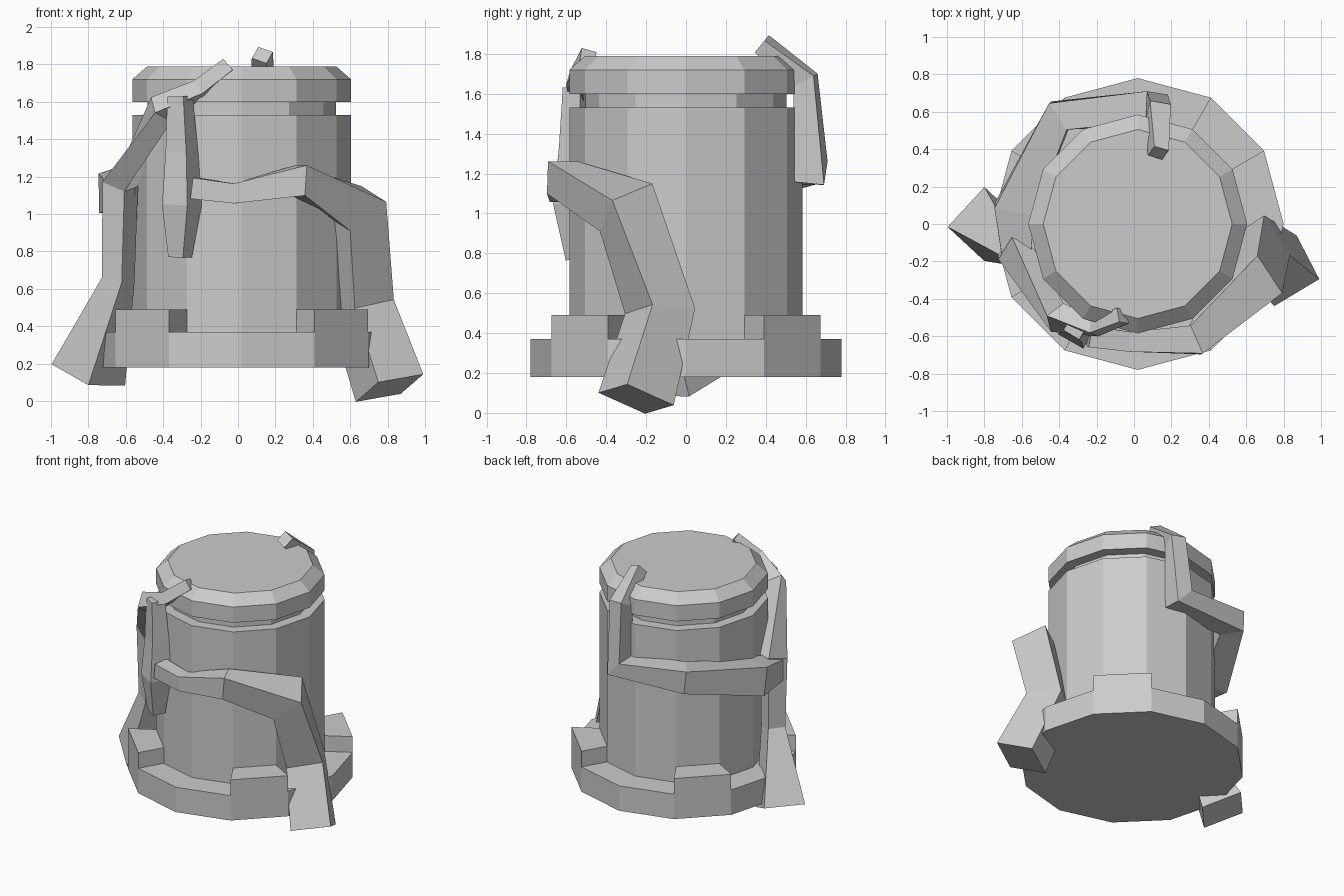
import bpy, bmesh
from math import cos, sin, radians
from mathutils import Vector

if "Cube" in bpy.data.objects:
    bpy.data.objects.remove(bpy.data.objects["Cube"])

CX = 0.02  # column axis


def make_object(name, bm):
    bmesh.ops.recalc_face_normals(bm, faces=bm.faces)
    mesh = bpy.data.meshes.new(name)
    bm.to_mesh(mesh)
    bm.free()
    ob = bpy.data.objects.new(name, mesh)
    bpy.context.collection.objects.link(ob)
    return ob


def loft(bm, rings):
    """Skin a list of closed rings and cap both ends."""
    rings = [[bm.verts.new(p) for p in ring] for ring in rings]
    n = len(rings[0])
    for a, b in zip(rings, rings[1:]):
        for i in range(n):
            j = (i + 1) % n
            bm.faces.new((a[i], a[j], b[j], b[i]))
    bm.faces.new(rings[0][::-1])
    bm.faces.new(rings[-1])


def polar(r, deg, z):
    return Vector((CX + r * cos(radians(deg)), r * sin(radians(deg)), z))


def vine(name, points):
    """Four-sided stem; each point is x, y, z, half-diagonal, roll."""
    centres = [Vector(p[:3]) for p in points]
    rings = []
    for i, (x, y, z, size, roll) in enumerate(points):
        c = centres[i]
        before = (c - centres[i - 1]).normalized() if i else Vector()
        after = (centres[i + 1] - c).normalized() if i + 1 < len(points) else Vector()
        t = (before + after).normalized()
        out = Vector((x - CX, y, 0)).normalized()
        out = (out - t * out.dot(t)).normalized()
        side = t.cross(out)
        angles = [radians(roll + 90 * k) for k in range(4)]
        rings.append([c + size * (cos(a) * out + sin(a) * side) for a in angles])
    bm = bmesh.new()
    loft(bm, rings)
    return make_object(name, bm)


# Twelve-sided column: base ring, shaft, neck groove and bevelled cap
profile = [(0.78, 0.18), (0.78, 0.37), (0.585, 0.37), (0.585, 1.53),
           (0.505, 1.53), (0.505, 1.60), (0.585, 1.60), (0.585, 1.72), (0.505, 1.79)]
bm = bmesh.new()
loft(bm, [[polar(r, 30 * k, z) for k in range(12)] for r, z in profile])
make_object("column", bm)

# Raised blocks on the four diagonals of the base
for k in range(4):
    a, b = 30 + 90 * k, 60 + 90 * k
    bm = bmesh.new()
    loft(bm, [[polar(0.58, a, z), polar(0.78, a, z), polar(0.78, b, z), polar(0.58, b, z)]
              for z in (0.37, 0.49)])
    make_object(f"base_block_{k + 1}", bm)

# Vine from the ground on the right, across the front
vine("right_vine", [
    (0.81, -0.25, 0.07, 0.20, 0), (0.66, -0.13, 0.51, 0.18, 0),
    (0.63, -0.30, 1.03, 0.18, 10), (0.33, -0.62, 1.18, 0.115, 45),
    (-0.02, -0.63, 1.11, 0.075, 45), (-0.24, -0.60, 1.14, 0.08, 45)])

# Vine from the ground on the left, up over the front of the cap
vine("left_vine", [
    (-0.80, 0.0, 0.14, 0.205, 0), (-0.64, -0.14, 0.65, 0.09, 0),
    (-0.63, -0.16, 1.16, 0.10, 0), (-0.41, -0.50, 1.56, 0.085, 20),
    (-0.21, -0.55, 1.67, 0.06, 45), (-0.06, -0.49, 1.79, 0.055, 45)])

# Strand hanging at the front left
vine("hanging_strand", [
    (-0.31, -0.55, 1.63, 0.07, 45), (-0.30, -0.55, 1.33, 0.09, 45),
    (-0.30, -0.56, 1.05, 0.11, 45), (-0.31, -0.54, 0.77, 0.065, 45)])

# Vine from the back of the cap, around the back to the left side
vine("back_vine", [
    (0.13, 0.38, 1.85, 0.06, 45), (0.13, 0.60, 1.67, 0.08, 45),
    (0.12, 0.62, 1.21, 0.115, 45), (-0.40, 0.58, 1.23, 0.12, 45),
    (-0.64, 0.08, 1.11, 0.15, 45), (-0.63, -0.16, 1.09, 0.11, 45)])
